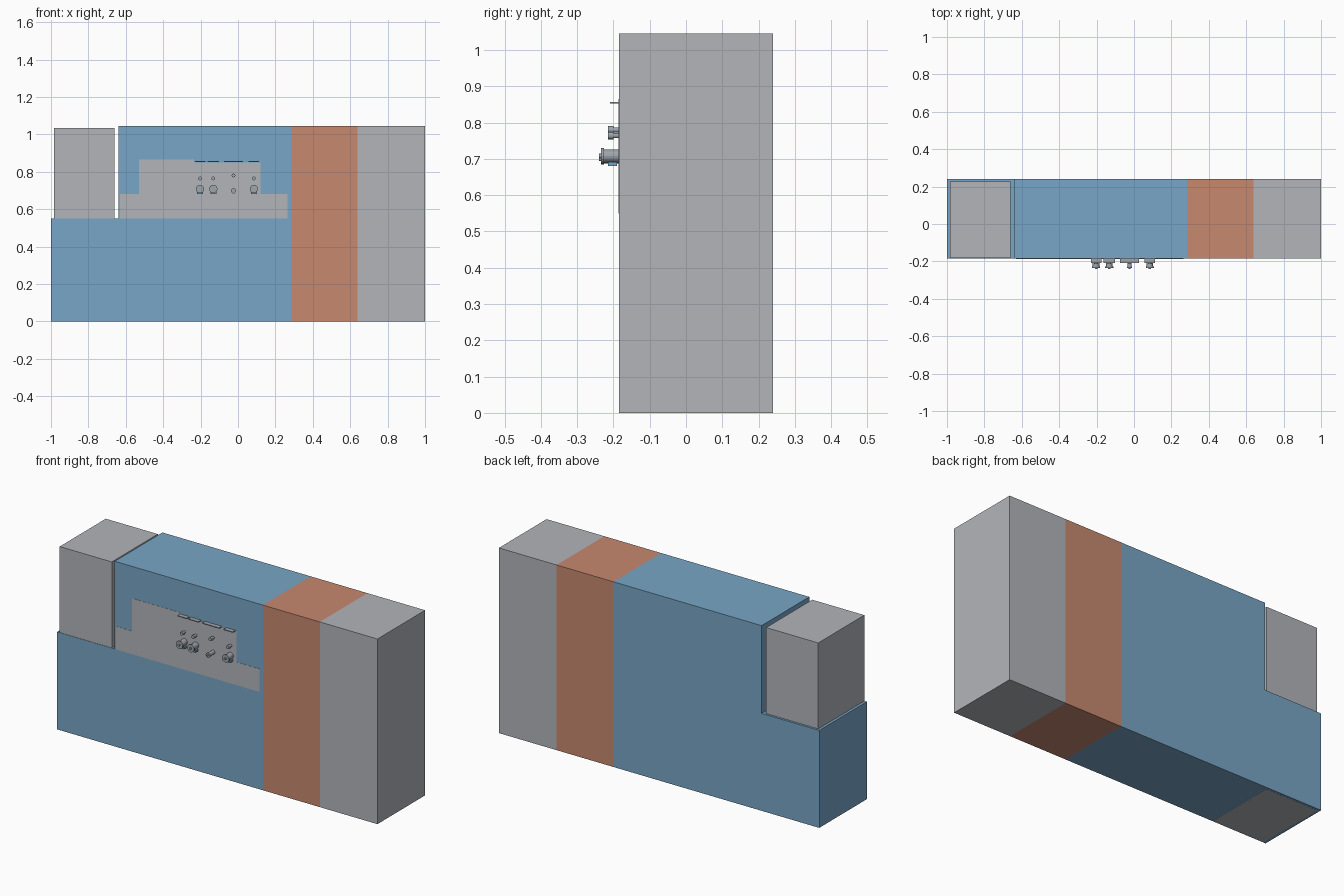
import bpy
import bmesh
from math import pi
from mathutils import Matrix, Vector

cube = bpy.data.objects.get("Cube")
if cube:
    bpy.data.objects.remove(cube, do_unlink=True)


def material(name, rgb):
    m = bpy.data.materials.new(name)
    m.use_nodes = True
    m.diffuse_color = (*rgb, 1)
    m.node_tree.nodes["Principled BSDF"].inputs["Base Color"].default_value = (*rgb, 1)
    return m


BLUE = material("blue", (0.19, 0.38, 0.57))
ORANGE = material("terracotta", (0.57, 0.25, 0.16))
GREY = material("light grey", (0.45, 0.46, 0.49))
STEEL = material("steel grey", (0.34, 0.38, 0.42))

FRONT, BACK, TOP, STEP = -0.185, 0.24, 1.045, 0.55


def finish(name, bm, mat):
    bmesh.ops.recalc_face_normals(bm, faces=bm.faces)
    mesh = bpy.data.meshes.new(name)
    bm.to_mesh(mesh)
    bm.free()
    mesh.materials.append(mat)
    obj = bpy.data.objects.new(name, mesh)
    bpy.context.collection.objects.link(obj)
    return obj


def prism(name, outline, y0, y1, mat):
    """Extrude an x-z outline from y0 to y1."""
    bm = bmesh.new()
    face = bm.faces.new([bm.verts.new((x, y0, z)) for x, z in outline])
    ext = bmesh.ops.extrude_face_region(bm, geom=[face])["geom"]
    verts = [v for v in ext if isinstance(v, bmesh.types.BMVert)]
    bmesh.ops.translate(bm, verts=verts, vec=(0, y1 - y0, 0))
    return finish(name, bm, mat)


def box(name, x0, x1, y0, y1, z0, z1, mat):
    return prism(name, [(x0, z0), (x1, z0), (x1, z1), (x0, z1)], y0, y1, mat)


def add_disc(bm, x, z, y0, y1, radius):
    """Add a short cylinder running along y."""
    place = Matrix.Translation(Vector((x, (y0 + y1) / 2, z))) @ Matrix.Rotation(pi / 2, 4, "X")
    bmesh.ops.create_cone(bm, cap_ends=True, segments=16, radius1=radius,
                          radius2=radius, depth=abs(y1 - y0), matrix=place)


# Stepped main block and the two end sections
prism("main_block", [(-1, 0), (0.285, 0), (0.285, TOP), (-0.64, TOP),
                     (-0.64, STEP), (-1, STEP)], FRONT, BACK, BLUE)
box("middle_section", 0.285, 0.64, FRONT, BACK, 0, TOP, ORANGE)
box("end_section", 0.64, 1, FRONT, BACK, 0, TOP, GREY)

# Separate tower on the step, with its footing showing underneath
box("side_tower", -0.985, -0.66, FRONT + 0.002, 0.228, STEP, 1.035, GREY)
box("tower_footing", -0.985, -0.66, FRONT + 0.002, 0.228, 0, 0.001, GREY).location.z = -0.0005

# Flat stepped panel behind the fittings
prism("front_panel", [(-0.63, STEP), (0.265, STEP), (0.265, 0.68), (0.12, 0.68),
                      (0.12, 0.85), (-0.235, 0.85), (-0.235, 0.865),
                      (-0.53, 0.865), (-0.53, 0.68), (-0.63, 0.68)],
      FRONT - 0.001, FRONT, GREY)

# Row of fittings: knob, small button and thin ledge
# Each entry: x, knob height, knob radius, button height, ledge half width
fittings = [(-0.203, 0.708, 0.022, 0.764, 0.028), (-0.132, 0.708, 0.022, 0.764, 0.03),
            (-0.024, 0.698, 0.014, 0.78, 0.052), (0.085, 0.708, 0.022, 0.764, 0.028)]
for i, (x, kz, r, bz, half) in enumerate(fittings, 1):
    bm = bmesh.new()
    add_disc(bm, x, kz, FRONT, -0.226, r * 0.8)
    add_disc(bm, x, kz, -0.226, -0.234, r)
    add_disc(bm, x, kz, -0.234, -0.24, r * 0.3)
    finish(f"knob_{i}", bm, STEEL)

    bm = bmesh.new()
    add_disc(bm, x, bz, FRONT, -0.2, 0.007)
    add_disc(bm, x, bz, -0.2, -0.215, 0.01)
    finish(f"button_{i}", bm, STEEL)

    box(f"ledge_{i}", x - half, x + half, FRONT, -0.209, 0.852, 0.857, STEEL)
    if r > 0.02:
        box(f"knob_base_{i}", x - 0.016, x + 0.016, -0.19, -0.215, 0.68, 0.692, BLUE)
